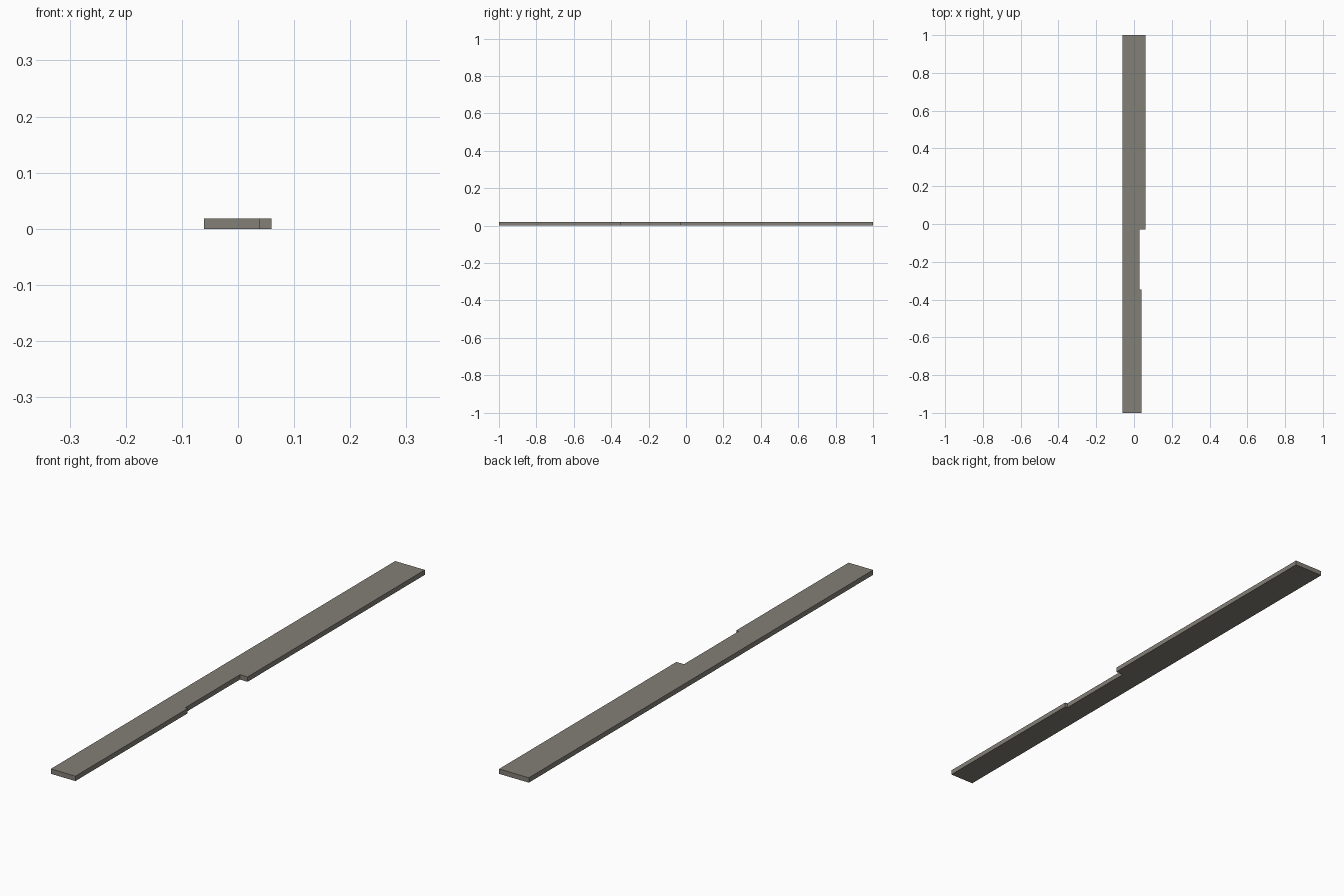
import bpy, bmesh

if "Cube" in bpy.data.objects:
    bpy.data.objects.remove(bpy.data.objects["Cube"])

THICK = 0.018

# Plank outline seen from above, with the notch on the right edge
outline = [(-0.061, -1), (0.039, -1), (0.039, -0.348), (0.029, -0.348),
           (0.029, -0.03), (0.06, -0.03), (0.06, 1), (-0.061, 1)]

mat = bpy.data.materials.new("grey_brown")
mat.diffuse_color = (0.23, 0.215, 0.185, 1)
mat.use_nodes = True
mat.node_tree.nodes["Principled BSDF"].inputs["Base Color"].default_value = mat.diffuse_color

# Extrude the outline up to the plank thickness
bm = bmesh.new()
base = bm.faces.new([bm.verts.new((x, y, 0)) for x, y in outline])
ext = bmesh.ops.extrude_face_region(bm, geom=[base], use_keep_orig=True)
top = [g for g in ext["geom"] if isinstance(g, bmesh.types.BMVert)]
bmesh.ops.translate(bm, verts=top, vec=(0, 0, THICK))
bmesh.ops.recalc_face_normals(bm, faces=bm.faces)

mesh = bpy.data.meshes.new("notched_plank")
bm.to_mesh(mesh)
bm.free()
mesh.materials.append(mat)
bpy.context.collection.objects.link(bpy.data.objects.new("notched_plank", mesh))
